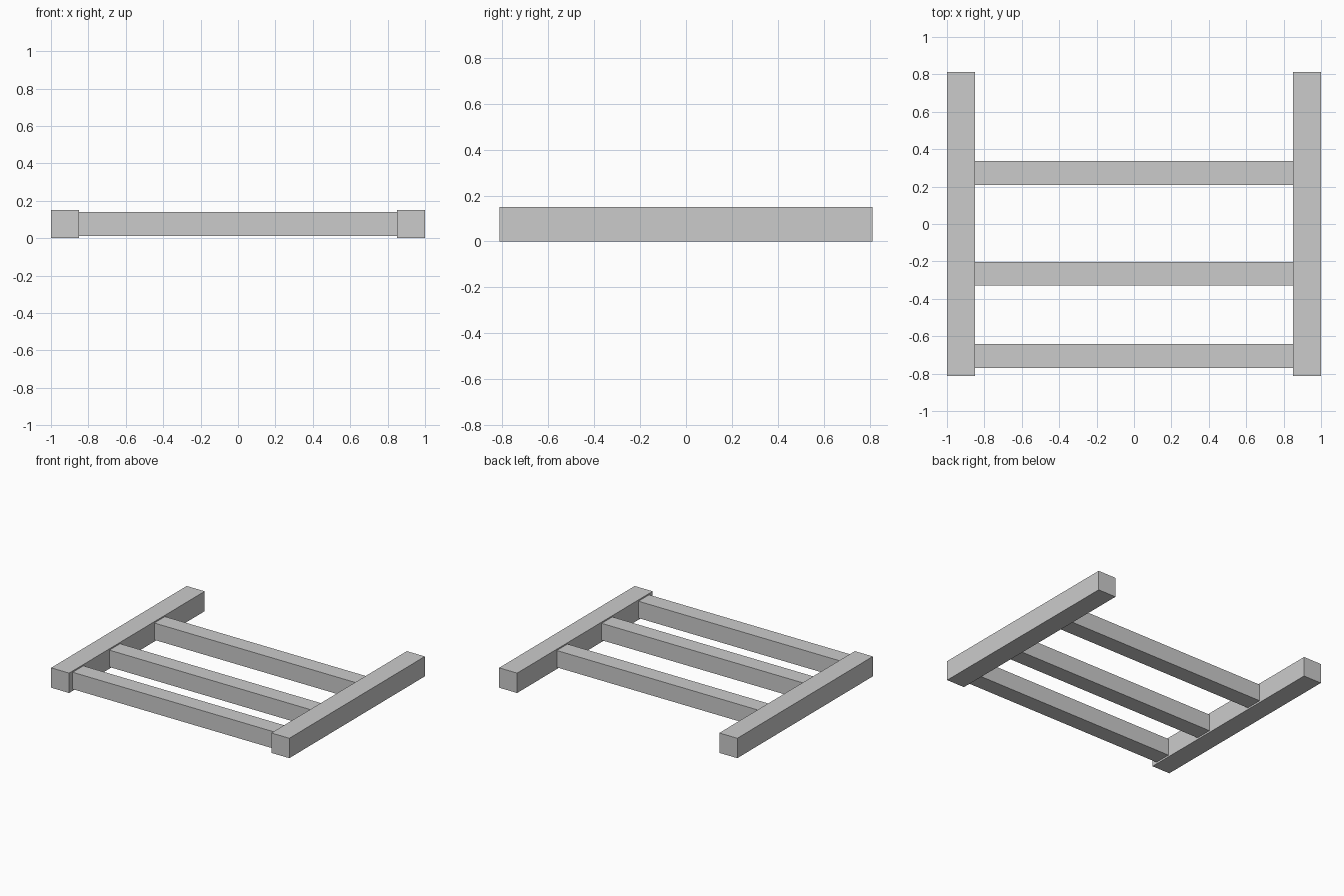
import bpy

if "Cube" in bpy.data.objects:
    bpy.data.objects.remove(bpy.data.objects["Cube"])


def box(name, lo, hi):
    """Axis-aligned box from its low and high corners."""
    bpy.ops.mesh.primitive_cube_add(size=1, location=[(a + b) / 2 for a, b in zip(lo, hi)])
    ob = bpy.context.object
    ob.name = name
    ob.scale = [b - a for a, b in zip(lo, hi)]
    bpy.ops.object.transform_apply(location=False, rotation=False, scale=True)
    return ob


HALF_LEN = 0.813   # half length of the side rails
INNER = 0.849      # inner face of the side rails

# Side rails
box("left_rail", (-1, -HALF_LEN, 0), (-INNER, HALF_LEN, 0.151))
box("right_rail", (INNER, -HALF_LEN, 0), (1, HALF_LEN, 0.151))

# Crossbars, slightly thinner than the rails
for name, y in (("front", -0.706), ("middle", -0.266), ("back", 0.273)):
    box(name + "_crossbar", (-INNER, y - 0.064, 0.013), (INNER, y + 0.064, 0.141))
